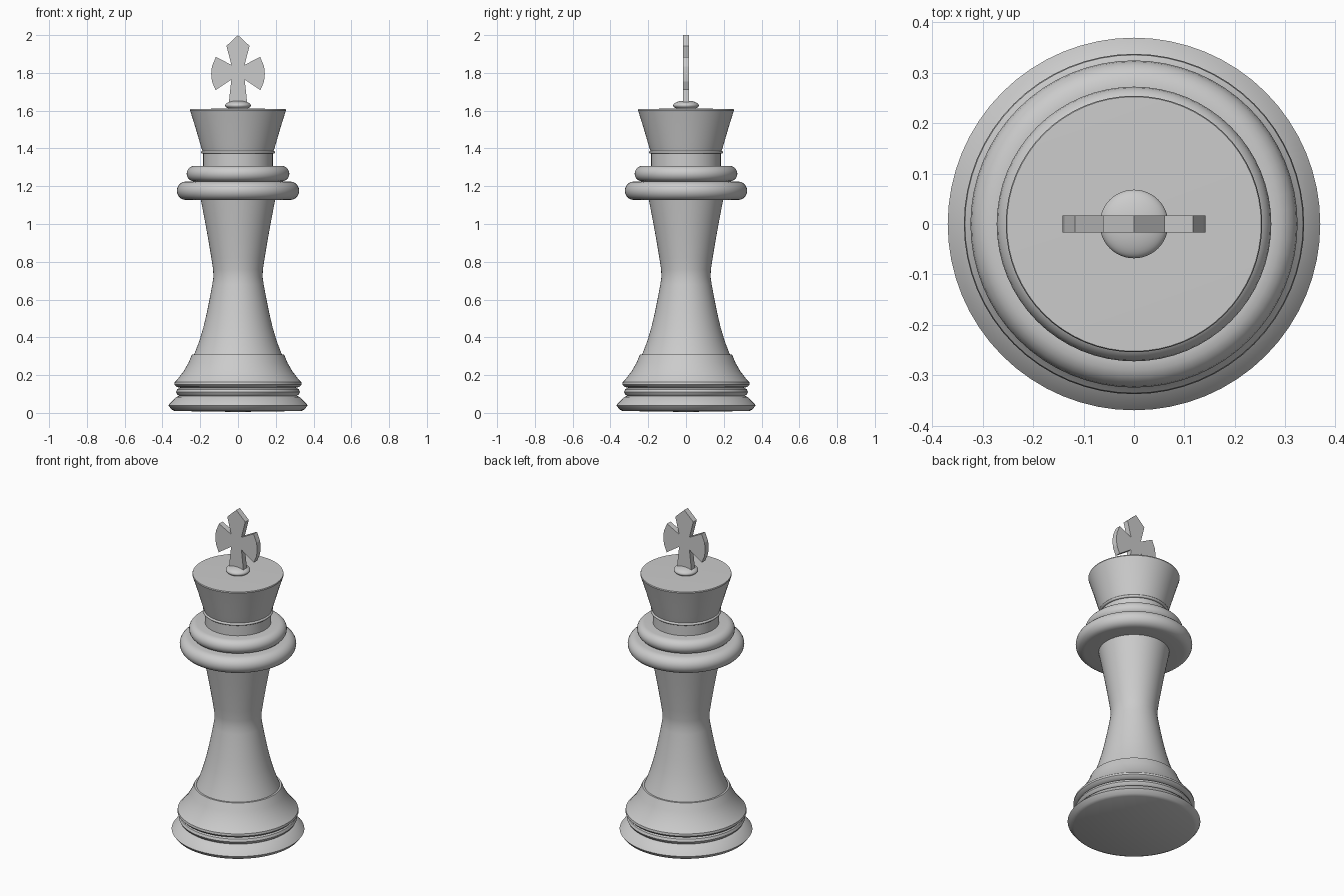
import bpy, bmesh, math

if "Cube" in bpy.data.objects:
    bpy.data.objects.remove(bpy.data.objects["Cube"])


def finish(bm, name, angle=35):
    bmesh.ops.remove_doubles(bm, verts=bm.verts, dist=1e-5)
    bmesh.ops.recalc_face_normals(bm, faces=bm.faces)
    me = bpy.data.meshes.new(name)
    bm.to_mesh(me)
    bm.free()
    ob = bpy.data.objects.new(name, me)
    bpy.context.collection.objects.link(ob)
    bpy.ops.object.select_all(action='DESELECT')
    ob.select_set(True)
    bpy.context.view_layer.objects.active = ob
    bpy.ops.object.shade_smooth_by_angle(angle=math.radians(angle))
    return ob


def lathe(name, profile, steps=64):
    """Spin an (r, z) profile around the z axis."""
    bm = bmesh.new()
    vs = [bm.verts.new((r, 0, z)) for r, z in profile]
    es = [bm.edges.new(p) for p in zip(vs, vs[1:])]
    bmesh.ops.spin(bm, geom=vs + es, cent=(0, 0, 0), axis=(0, 0, 1),
                   angle=2 * math.pi, steps=steps, use_duplicate=False)
    return finish(bm, name)


def rounded(r, z0, z1, inner, n=10):
    """Profile of a disc with a half-round rim."""
    h = (z1 - z0) / 2
    arc = [(r - h + h * math.cos(a), (z0 + z1) / 2 + h * math.sin(a))
           for a in (math.pi * (i / n - 0.5) for i in range(n + 1))]
    return [(inner, z0)] + arc + [(inner, z1)]


# stepped base with a grooved band
lathe("base", [(0, 0.005), (0.335, 0.01), (0.352, 0.018), (0.369, 0.04),
               (0.362, 0.048), (0.328, 0.083), (0.312, 0.09), (0.322, 0.098),
               (0.328, 0.11), (0.322, 0.125), (0.308, 0.133), (0.326, 0.138),
               (0.337, 0.15), (0.335, 0.163), (0.322, 0.176), (0.288, 0.22),
               (0.262, 0.265), (0.247, 0.302), (0.243, 0.31), (0, 0.31)])

# waisted stem
lathe("stem", [(0, 0.3), (0.236, 0.3), (0.226, 0.325), (0.205, 0.38),
               (0.184, 0.45), (0.165, 0.53), (0.149, 0.61), (0.136, 0.68),
               (0.130, 0.72), (0.132, 0.76), (0.141, 0.82), (0.156, 0.91),
               (0.174, 1.01), (0.199, 1.14), (0, 1.14)])

# two round collars
lathe("lower_collar", [(0, 1.127)] + rounded(0.324, 1.127, 1.225, 0.18) + [(0, 1.225)])
lathe("upper_collar", [(0, 1.225)] + rounded(0.272, 1.225, 1.308, 0.15) + [(0, 1.308)])

# neck, thin ring and flared crown
lathe("neck", [(0, 1.3), (0.184, 1.3), (0.184, 1.38), (0, 1.38)])
lathe("neck_ring", [(0, 1.372)] + rounded(0.196, 1.372, 1.388, 0.15, 6) + [(0, 1.388)])
lathe("crown", [(0, 1.385), (0.188, 1.385), (0.202, 1.43), (0.225, 1.51),
                (0.254, 1.602), (0.252, 1.608), (0, 1.613)])

# flattened ball under the cross
bm = bmesh.new()
bmesh.ops.create_uvsphere(bm, u_segments=48, v_segments=24, radius=0.068)
for v in bm.verts:
    v.co.z = v.co.z * 0.37 + 1.628
finish(bm, "finial_ball")

# flared cross, mirrored outline extruded in y
half = [(0.05, 1.63), (0.035, 1.765), (0.119, 1.709), (0.138, 1.755), (0.142, 1.795),
        (0.138, 1.835), (0.117, 1.885), (0.035, 1.842), (0.061, 1.943)]
outline = half + [(0, 2.0)] + [(-x, z) for x, z in reversed(half)]
bm = bmesh.new()
face = bm.faces.new([bm.verts.new((x, -0.017, z)) for x, z in outline])
ext = bmesh.ops.extrude_face_region(bm, geom=[face], use_keep_orig=True)
bmesh.ops.translate(bm, vec=(0, 0.034, 0),
                    verts=[g for g in ext["geom"] if isinstance(g, bmesh.types.BMVert)])
finish(bm, "cross", 15)
